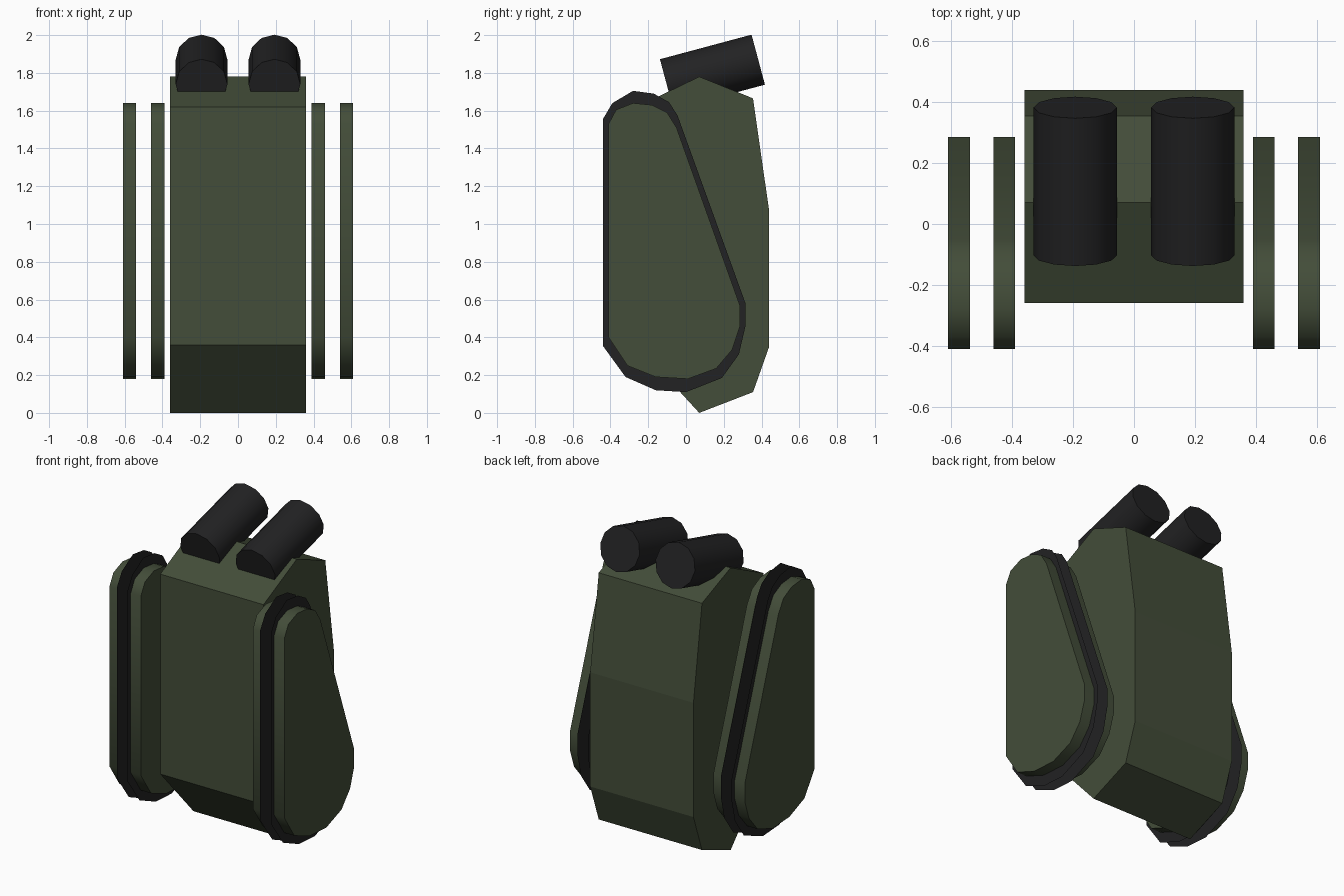
import bpy, bmesh, math

if "Cube" in bpy.data.objects:
    bpy.data.objects.remove(bpy.data.objects["Cube"])


def material(name, rgb):
    m = bpy.data.materials.new(name)
    m.diffuse_color = (*rgb, 1)
    m.use_nodes = True
    m.node_tree.nodes["Principled BSDF"].inputs["Base Color"].default_value = m.diffuse_color
    return m


green = material("olive_green", (0.056, 0.074, 0.041))
dark = material("charcoal", (0.016, 0.016, 0.017))


def finish(name, bm, mat, smooth=False):
    me = bpy.data.meshes.new(name)
    bmesh.ops.recalc_face_normals(bm, faces=bm.faces)
    bm.to_mesh(me)
    bm.free()
    ob = bpy.data.objects.new(name, me)
    bpy.context.collection.objects.link(ob)
    me.materials.append(mat)
    if smooth:
        bpy.ops.object.select_all(action='DESELECT')
        ob.select_set(True)
        bpy.context.view_layer.objects.active = ob
        bpy.ops.object.shade_smooth_by_angle(angle=math.radians(45))
    return ob


def slab(name, profile, x0, x1, mat, smooth=False):
    """Extrude a (y, z) side profile from x0 to x1."""
    bm = bmesh.new()
    face = bm.faces.new([bm.verts.new((x0, y, z)) for y, z in profile])
    if x1 != x0:
        new = bmesh.ops.extrude_face_region(bm, geom=[face])["geom"]
        verts = [v for v in new if isinstance(v, bmesh.types.BMVert)]
        bmesh.ops.translate(bm, verts=verts, vec=(x1 - x0, 0, 0))
    return finish(name, bm, mat, smooth)


# Main body
body = [(-.26, .36), (.07, 0), (.355, .11), (.44, .35), (.44, 1.07),
        (.355, 1.665), (.07, 1.78), (-.26, 1.62)]
slab("body", body, -.36, .36, green)

# Side pod outlines: green plate and the larger dark rim
plate = [(-.41, 1.53), (-.37, 1.605), (-.28, 1.64), (-.18, 1.63), (-.10, 1.59),
         (-.05, 1.51), (.285, .57), (.285, .455), (.245, .335), (.16, .235),
         (.01, .18), (-.16, .19), (-.31, .25), (-.41, .40)]
rim = [(-.44, 1.555), (-.39, 1.64), (-.28, 1.705), (-.17, 1.69), (-.09, 1.645),
       (-.045, 1.575), (.315, .58), (.315, .46), (.28, .31), (.19, .185),
       (0, .11), (-.16, .12), (-.32, .19), (-.44, .355)]

for side, s in (("right", 1), ("left", -1)):
    # Paired plates with an open gap, and a thin rim sheet on each inner face
    slab(f"{side}_inner_plate", plate, s * .39, s * .461, green, True)
    slab(f"{side}_outer_plate", plate, s * .539, s * .61, green, True)
    slab(f"{side}_inner_rim", rim, s * .463, s * .463, dark)
    slab(f"{side}_outer_rim", rim, s * .537, s * .537, dark)

    # Tilted tube on top
    bpy.ops.mesh.primitive_cylinder_add(
        vertices=12, radius=.137, depth=.502, location=(s * .193, .14, 1.805),
        rotation=(math.radians(-75), 0, 0))
    tube = bpy.context.object
    tube.name = f"{side}_tube"
    tube.data.materials.append(dark)
    bpy.ops.object.shade_smooth_by_angle(angle=math.radians(45))
